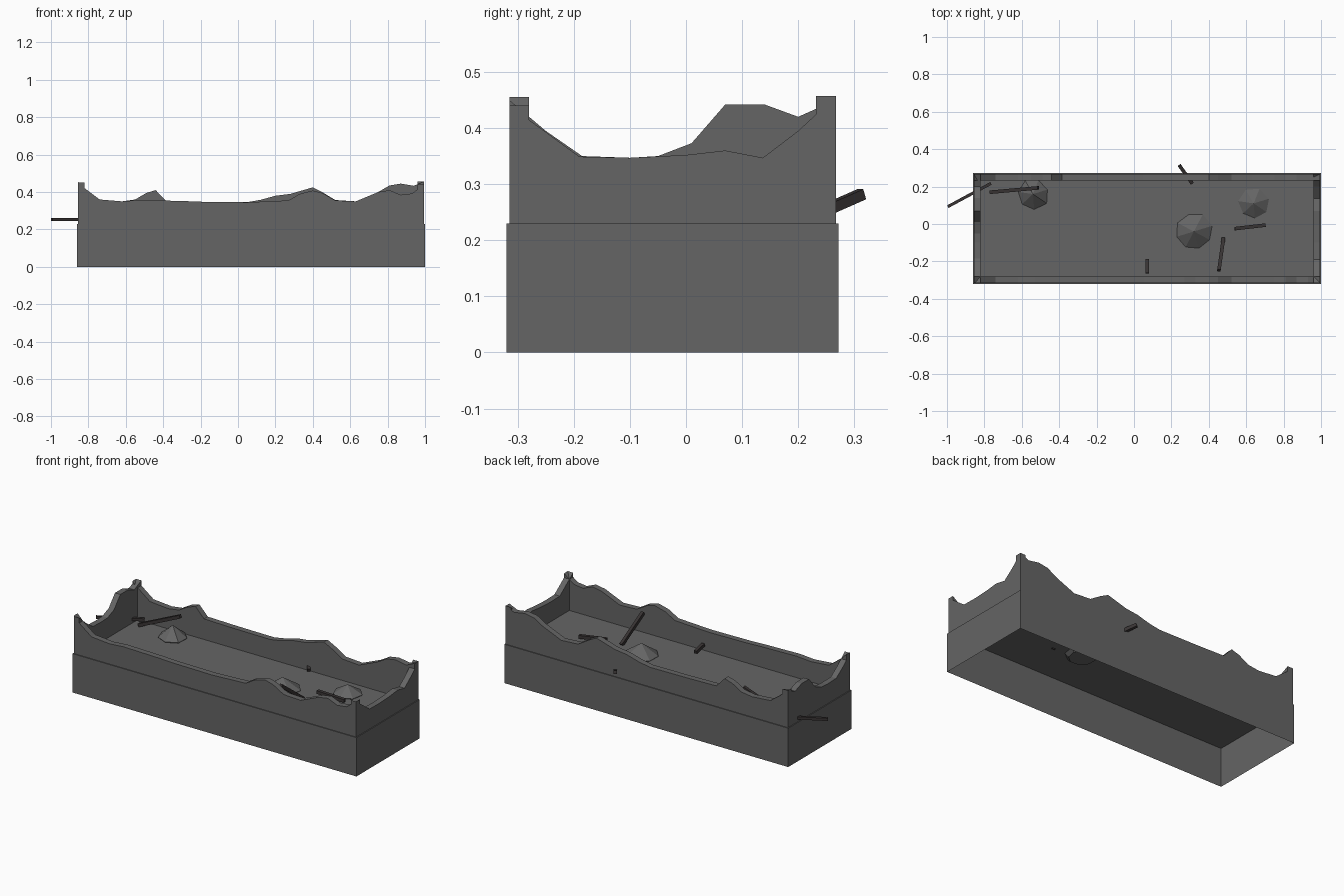
import bpy, bmesh, math, random
from mathutils import Vector

random.seed(4)
old = bpy.data.objects.get("Cube")
if old:
    bpy.data.objects.remove(old)


def make_material(name, color):
    mat = bpy.data.materials.new(name)
    mat.use_nodes = True
    mat.diffuse_color = color
    mat.node_tree.nodes["Principled BSDF"].inputs["Base Color"].default_value = color
    return mat


STONE = make_material("grey stone", (0.13, 0.13, 0.13, 1))
WOOD = make_material("charred wood", (0.04, 0.034, 0.034, 1))
FLOOR = 0.23
LEFT, RIGHT, FRONT, BACK = -0.86, 1.0, -0.32, 0.272
INSET, THICK = 0.005, 0.035


def finish(bm, name, mat, normals=True):
    if normals:
        bmesh.ops.recalc_face_normals(bm, faces=bm.faces)
    mesh = bpy.data.meshes.new(name)
    bm.to_mesh(mesh)
    bm.free()
    mesh.materials.append(mat)
    obj = bpy.data.objects.new(name, mesh)
    bpy.context.collection.objects.link(obj)
    return obj


# Plinth: thin shell, open underneath, its top is the floor
bm = bmesh.new()
bmesh.ops.create_cube(bm, size=1)
for v in bm.verts:
    v.co.x = RIGHT if v.co.x > 0 else LEFT
    v.co.y = BACK if v.co.y > 0 else FRONT
    v.co.z = FLOOR if v.co.z > 0 else 0
bottom = [f for f in bm.faces if f.normal.z < -0.5]
bmesh.ops.delete(bm, geom=bottom, context='FACES_ONLY')
finish(bm, "plinth", STONE, normals=False)


# Broken walls: ragged top profile made into a thick slab
def wall(name, profile, axis, start):
    bm = bmesh.new()
    place = (lambda t, d, z: (t, d, z)) if axis == "x" else (lambda t, d, z: (d, t, z))
    near, far = [], []
    for ring, depth in ((near, start), (far, start + THICK)):
        for t, z in profile:
            ring.append([bm.verts.new(place(t, depth, h)) for h in (FLOOR, z)])
    for i in range(len(profile) - 1):
        a, b, c, d = near[i], near[i + 1], far[i + 1], far[i]
        bm.faces.new((a[0], b[0], b[1], a[1]))
        bm.faces.new((d[0], c[0], c[1], d[1]))
        bm.faces.new((a[1], b[1], c[1], d[1]))
    for i in (0, -1):
        bm.faces.new((near[i][0], near[i][1], far[i][1], far[i][0]))
    finish(bm, name, STONE)


x0, x1 = LEFT + INSET, RIGHT - INSET
y0, y1 = FRONT + INSET, BACK - INSET
wall("front_wall", [
    (x0, .455), (-.82, .42), (-.74, .36), (-.62, .35), (-.53, .357), (-.3, .352),
    (-.2, .348), (.05, .345), (.27, .355), (.33, .39), (.4, .408), (.45, .395),
    (.52, .355), (.63, .35), (.75, .4), (.81, .41), (.87, .385), (.93, .392),
    (x1, .44)], "x", y0)
wall("back_wall", [
    (x0, .45), (-.82, .42), (-.74, .36), (-.62, .35), (-.55, .36), (-.49, .395),
    (-.44, .41), (-.385, .352), (-.2, .348), (.05, .346), (.12, .358), (.2, .38),
    (.28, .39), (.4, .425), (.45, .4), (.52, .357), (.63, .35), (.75, .4),
    (.81, .435), (.87, .445), (.94, .433), (x1, .457)], "x", y1 - THICK)
wall("right_end_wall", [
    (y0, .45), (-.25, .395), (-.185, .35), (-.1, .347), (-.05, .35), (.01, .373),
    (.07, .442), (.14, .442), (.2, .42), (y1, .45)], "y", x0)
wall("left_end_wall", [
    (y0, .44), (-.25, .393), (-.19, .349), (-.1, .347), (0, .352), (.07, .36),
    (.137, .347), (.2, .395), (y1, .457)], "y", x1 - THICK)


# Rubble mounds: faceted cones sunk slightly into the floor
def rubble(name, x, y, radius, height, sides):
    bm = bmesh.new()
    upper, lower = [], []
    for i in range(sides):
        angle = math.tau * i / sides + 0.3
        r = radius * random.uniform(0.92, 1.05)
        c, s = math.cos(angle), math.sin(angle)
        upper.append(bm.verts.new((x + r * c, y + r * s, FLOOR + 0.005)))
        lower.append(bm.verts.new((x + .75 * r * c, y + .75 * r * s, FLOOR - 0.02)))
    peak = bm.verts.new((x, y, FLOOR + height))
    for i in range(sides):
        j = (i + 1) % sides
        bm.faces.new((upper[i], upper[j], peak))
        bm.faces.new((lower[i], lower[j], upper[j], upper[i]))
    bm.faces.new(lower)
    finish(bm, name, STONE)


rubble("rubble_right", -.54, .16, .085, .072, 7)
rubble("rubble_middle", .32, -.04, .1, .07, 8)
rubble("rubble_left", .64, .11, .082, .055, 7)


# Charred beams: square bars between two points
def beam(name, start, end, size=0.019):
    a, b = Vector(start), Vector(end)
    bm = bmesh.new()
    bmesh.ops.create_cube(bm, size=1)
    bmesh.ops.scale(bm, vec=(size, (b - a).length, size), verts=bm.verts)
    obj = finish(bm, name, WOOD)
    obj.location = (a + b) / 2
    obj.rotation_euler = (b - a).to_track_quat('Y', 'Z').to_euler()


beam("beam_through_end_wall", (-.995, .093, .252), (-.765, .217, .252), .016)
beam("beam_on_rubble", (-.768, .17, .238), (-.512, .193, .348))
beam("beam_through_back_wall", (.243, .313, .282), (.31, .218, .24))
beam("beam_leaning", (.478, -.078, .232), (.454, -.248, .365))
beam("beam_fallen", (.538, -.025, .267), (.703, -.006, .25))
beam("beam_stub", (.071, -.19, .255), (.071, -.263, .272))
